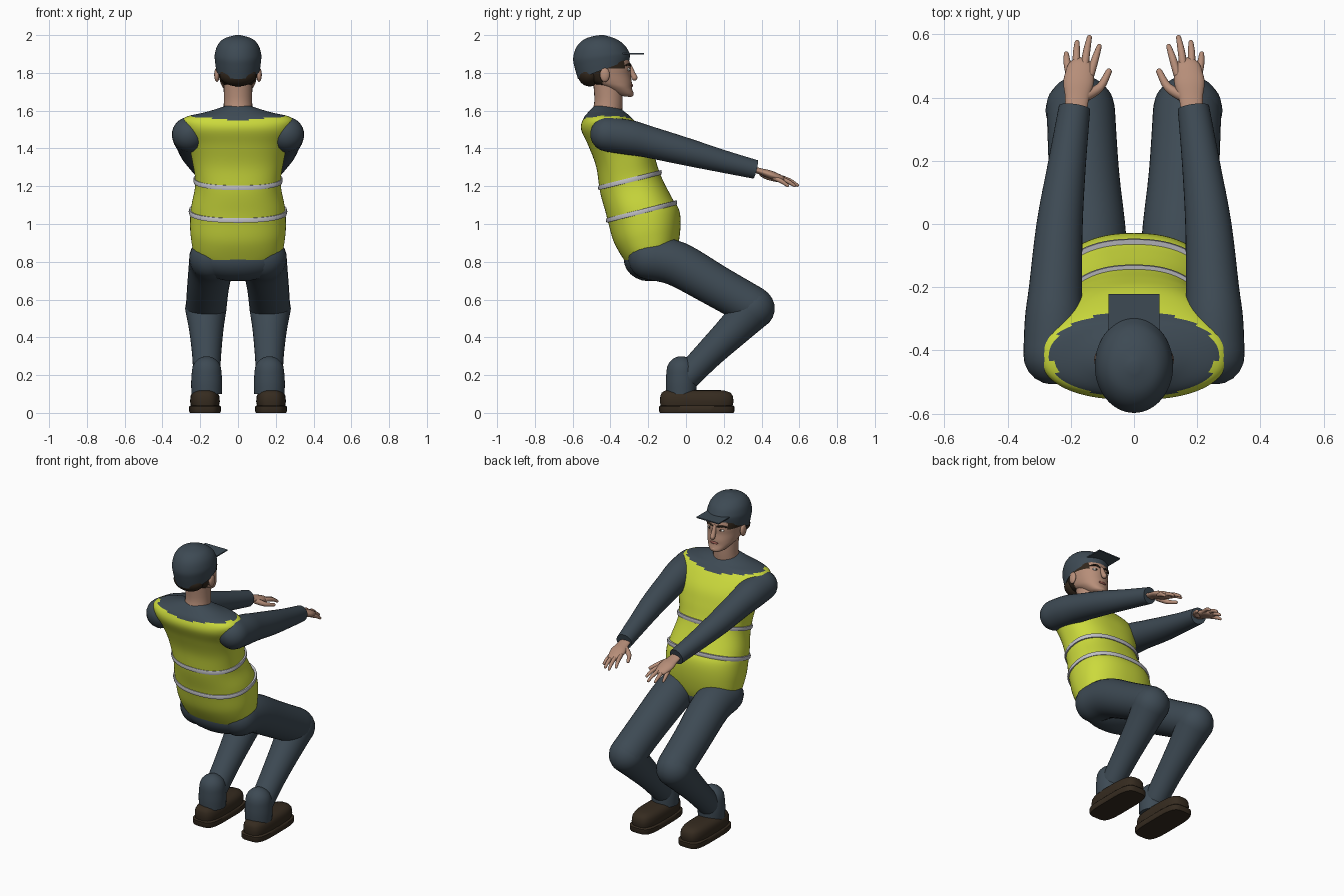
import bpy, math
from mathutils import Vector

if "Cube" in bpy.data.objects:
    bpy.data.objects.remove(bpy.data.objects["Cube"])


def material(name, rgb):
    m = bpy.data.materials.new(name)
    m.diffuse_color = (*rgb, 1)
    m.use_nodes = True
    m.node_tree.nodes["Principled BSDF"].inputs["Base Color"].default_value = m.diffuse_color
    return m


NAVY = material("navy cloth", (0.047, 0.068, 0.088))
LIME = material("lime vest", (0.60, 0.70, 0.045))
SKIN = material("skin", (0.47, 0.27, 0.19))
SHOE = material("brown leather", (0.036, 0.024, 0.014))
SILVER = material("reflective grey", (0.52, 0.52, 0.56))
HAIR = material("dark hair", (0.030, 0.019, 0.011))
WHITE = material("eye white", (0.75, 0.72, 0.68))
LIPS = material("lips", (0.30, 0.10, 0.08))


def build(name, rings, mats, rule=None, closed=False, mirror=False):
    """Skin a list of equal point rings; rule(center) picks the material slot."""
    n = len(rings[0])
    verts = [p for r in rings for p in r]
    count = len(rings)
    faces = []
    for i in range(count if closed else count - 1):
        a, b = i * n, ((i + 1) % count) * n
        faces += [(a + j, a + (j + 1) % n, b + (j + 1) % n, b + j) for j in range(n)]
    if not closed:
        faces += [tuple(reversed(range(n))), tuple(range((count - 1) * n, count * n))]
    mesh = bpy.data.meshes.new(name)
    mesh.from_pydata(verts, [], faces)
    for m in mats:
        mesh.materials.append(m)
    ob = bpy.data.objects.new(name, mesh)
    bpy.context.collection.objects.link(ob)
    bpy.ops.object.select_all(action='DESELECT')
    ob.select_set(True)
    bpy.context.view_layer.objects.active = ob
    bpy.ops.object.mode_set(mode='EDIT')
    bpy.ops.mesh.select_all(action='SELECT')
    bpy.ops.mesh.normals_make_consistent(inside=False)
    bpy.ops.object.mode_set(mode='OBJECT')
    if rule:
        for p in mesh.polygons:
            p.material_index = rule(p.center)
    bpy.ops.object.shade_smooth_by_angle(angle=math.radians(45))
    if mirror:
        ob.modifiers.new("mirror", 'MIRROR').use_mirror_merge = False
    return ob


def spow(v, e):
    return math.copysign(abs(v) ** (2 / e), v)


def ring(back_y, back_z, front_y, front_z, half, e=2.0, x=0.0, n=48, grow=0.0):
    """Tilted superellipse running from a back point to a front point."""
    b, f = Vector((x, back_y, back_z)), Vector((x, front_y, front_z))
    c, d = (b + f) / 2, (f - b) / 2
    d += d.normalized() * grow
    out = []
    for k in range(n):
        t = 2 * math.pi * k / n
        out.append(c + d * spow(math.sin(t), e) + Vector(((half + grow) * spow(math.cos(t), e), 0, 0)))
    return out


def smooth(keys, steps):
    """Catmull-Rom interpolation through tuples."""
    out = []
    for i in range(len(keys) - 1):
        p0, p1, p2, p3 = (keys[max(0, min(len(keys) - 1, i + o))] for o in (-1, 0, 1, 2))
        for s in range(steps):
            t = s / steps
            out.append(tuple(0.5 * (2 * b + (c - a) * t + (2 * a - 5 * b + 4 * c - d) * t * t
                                    + (3 * b - a - 3 * c + d) * t ** 3)
                             for a, b, c, d in zip(p0, p1, p2, p3)))
    return out + [keys[-1]]


def tube(name, path, mat, flat=1.0, n=24, round_start=True, round_end=True, mirror=True, steps=4):
    """Limb through (x, y, z, radius) points with optional domed ends."""
    pts = smooth(path, steps)
    pos = [Vector(p[:3]) for p in pts]
    rad = [p[3] for p in pts]
    tan = [(pos[min(i + 1, len(pos) - 1)] - pos[max(i - 1, 0)]).normalized() for i in range(len(pos))]
    items = list(zip(pos, tan, rad))
    dome = [math.radians(a) for a in (18, 36, 54, 72, 86)]
    if round_start:
        p, t, r = items[0]
        items = [(p - t * r * math.sin(a), t, r * math.cos(a)) for a in reversed(dome)] + items
    if round_end:
        p, t, r = items[-1]
        items += [(p + t * r * math.sin(a), t, r * math.cos(a)) for a in dome]
    rings = []
    for p, t, r in items:
        u = (Vector((1, 0, 0)) - t * t.x).normalized()
        v = t.cross(u)
        rings.append([p + u * r * math.cos(2 * math.pi * k / n) + v * r * flat * math.sin(2 * math.pi * k / n)
                      for k in range(n)])
    return build(name, rings, [mat], mirror=mirror)


def ellipsoid(name, c, s, mat, mirror=False, n=24):
    rings = []
    for i in range(13):
        a = math.radians(-88 + 176 * i / 12)
        rings.append([Vector((c[0] + s[0] * math.cos(a) * math.cos(2 * math.pi * k / n),
                              c[1] + s[1] * math.cos(a) * math.sin(2 * math.pi * k / n),
                              c[2] + s[2] * math.sin(a))) for k in range(n)])
    return build(name, rings, [mat], mirror=mirror)


# Torso: vest with the shirt yoke showing above the neckline
torso = [(-.30, .775, -.085, .765, .15, 2.2), (-.325, .805, -.05, .85, .225, 2.3),
         (-.38, .90, -.03, .97, .25, 2.3), (-.41, 1.0, -.035, 1.07, .253, 2.3),
         (-.425, 1.06, -.075, 1.14, .246, 2.3), (-.455, 1.17, -.135, 1.26, .226, 2.3),
         (-.475, 1.30, -.17, 1.37, .242, 2.4), (-.515, 1.41, -.20, 1.45, .265, 2.4),
         (-.555, 1.50, -.245, 1.515, .292, 2.4), (-.545, 1.555, -.295, 1.57, .283, 2.3),
         (-.515, 1.595, -.32, 1.59, .17, 2.0), (-.48, 1.63, -.345, 1.61, .075, 2.0)]
build("vest_torso", [ring(*r, n=80) for r in smooth(torso, 6)], [LIME, NAVY],
      rule=lambda c: 1 if c.z > 1.545 + 0.10 * abs(c.x) else 0)

# Reflective bands around the vest
for name, b, f, half in (("upper_band", (-.457, 1.193), (-.137, 1.272), .228),
                         ("lower_band", (-.415, 1.02), (-.055, 1.112), .252)):
    rings = [ring(b[0], b[1] + dz, f[0], f[1] + dz, half, 2.3, n=80, grow=g)
             for dz, g in ((-.013, -.01), (-.012, .006), (0, .009), (.012, .006), (.013, -.01))]
    build(name, rings, [SILVER], closed=True)

# Trousers
ellipsoid("trouser_seat", (0, -.195, .815), (.245, .135, .118), NAVY, n=40)
tube("thigh", [(.142, -.19, .82, .116), (.142, -.05, .79, .118), (.158, .16, .672, .111),
               (.168, .355, .562, .108)], NAVY, n=32)
tube("shin", [(.170, .360, .553, .110), (.168, .26, .448, .092), (.166, .12, .31, .077),
              (.166, .0, .185, .070)], NAVY, n=32)
tube("trouser_cuff", [(.166, -.025, .10, .080), (.166, -.025, .16, .082), (.166, -.025, .222, .078)],
     NAVY, n=32, round_start=False)

# Shoes
sole = [(-.138, .252, 0, .080), (-.142, .256, .008, .084), (-.142, .256, .034, .084), (-.136, .25, .04, .078)]
build("shoe_sole", [ring(b, z, f, z, w, 4, x=.175) for b, f, z, w in sole], [SHOE], mirror=True)
upper = [(-.134, .246, .035, .074), (-.138, .252, .06, .079), (-.136, .248, .09, .076),
         (-.128, .235, .108, .066), (-.11, .205, .118, .048), (-.08, .16, .122, .02)]
build("shoe_upper", [ring(b, z, f, z, w, 3.2, x=.175) for b, f, z, w in upper], [SHOE], mirror=True)

# Sleeves and hands
tube("sleeve", [(.258, -.415, 1.475, .092), (.253, -.30, 1.458, .092), (.248, -.20, 1.435, .084),
                (.235, 0, 1.383, .073), (.212, .19, 1.333, .060), (.188, .368, 1.289, .050)],
     NAVY, n=32, round_end=False)
tube("palm", [(.184, .35, 1.291, .034), (.180, .40, 1.277, .038), (.176, .445, 1.262, .048),
              (.170, .485, 1.247, .044)], SKIN, flat=.45)
fingers = {"index": ((.137, .475, 1.252), (.122, .525, 1.240), (.110, .562, 1.217)),
           "middle": ((.158, .485, 1.249), (.150, .545, 1.232), (.141, .590, 1.205)),
           "ring": ((.181, .485, 1.245), (.182, .538, 1.226), (.180, .574, 1.203)),
           "little": ((.203, .470, 1.243), (.211, .508, 1.225), (.214, .538, 1.203)),
           "thumb": ((.155, .405, 1.268), (.108, .432, 1.248), (.080, .482, 1.232))}
for fname, pts in fingers.items():
    w = (.019, .014, .010) if fname == "thumb" else (.013, .0115, .008)
    tube(fname + "_finger", [(*p, r) for p, r in zip(pts, w)], SKIN, n=12)

# Neck and head, with hair coloured at the back and under the cap
tube("neck", [(0, -.42, 1.57, .080), (0, -.41, 1.65, .075), (0, -.415, 1.76, .077)], SKIN, mirror=False)
head = [(-.345, 1.678, -.292, 1.672, .025), (-.385, 1.69, -.278, 1.685, .050),
        (-.45, 1.725, -.286, 1.72, .080), (-.52, 1.755, -.287, 1.75, .094),
        (-.555, 1.79, -.293, 1.79, .103), (-.568, 1.83, -.293, 1.83, .109),
        (-.573, 1.88, -.306, 1.88, .112), (-.55, 1.93, -.34, 1.93, .09)]
build("head", [ring(*r, 2.15, n=64) for r in smooth(head, 6)], [SKIN, HAIR],
      rule=lambda c: 1 if (c.y < -.44 and c.z > 1.735) or (c.y < -.325 and c.z > 1.825) else 0)
ellipsoid("back_hair", (0, -.51, 1.79), (.098, .062, .062), HAIR)
ellipsoid("ear", (.112, -.43, 1.79), (.014, .026, .038), SKIN, mirror=True)
tube("nose", [(0, -.297, 1.835, .011), (0, -.284, 1.80, .014), (0, -.273, 1.775, .016)], SKIN,
     n=16, mirror=False)
ellipsoid("eye", (.042, -.306, 1.818), (.018, .010, .008), WHITE, mirror=True)
ellipsoid("pupil", (.041, -.299, 1.818), (.007, .005, .007), HAIR, mirror=True)
tube("eyebrow", [(.018, -.295, 1.838, .005), (.042, -.299, 1.846, .006), (.07, -.318, 1.840, .004)],
     HAIR, n=10)
ellipsoid("mouth", (0, -.289, 1.733), (.028, .009, .008), LIPS)
ellipsoid("chin", (0, -.297, 1.69), (.030, .020, .018), SKIN)

# Cap and peak
cap = [(-.565, 1.785, -.31, 1.875, .110), (-.572, 1.768, -.30, 1.868, .116),
       (-.590, 1.83, -.297, 1.895, .122), (-.597, 1.88, -.304, 1.915, .123),
       (-.578, 1.94, -.328, 1.95, .109), (-.535, 1.98, -.375, 1.982, .075),
       (-.47, 1.999, -.435, 2.0, .015)]
build("cap", [ring(*r, n=64) for r in [cap[0]] + smooth(cap[1:], 5)], [NAVY])
build("cap_peak", [[Vector((x, y, z)) for x, y in ((-.08, -.36), (.08, -.36), (.08, -.222), (-.08, -.222))]
                   for z in (1.897, 1.904)], [NAVY])
